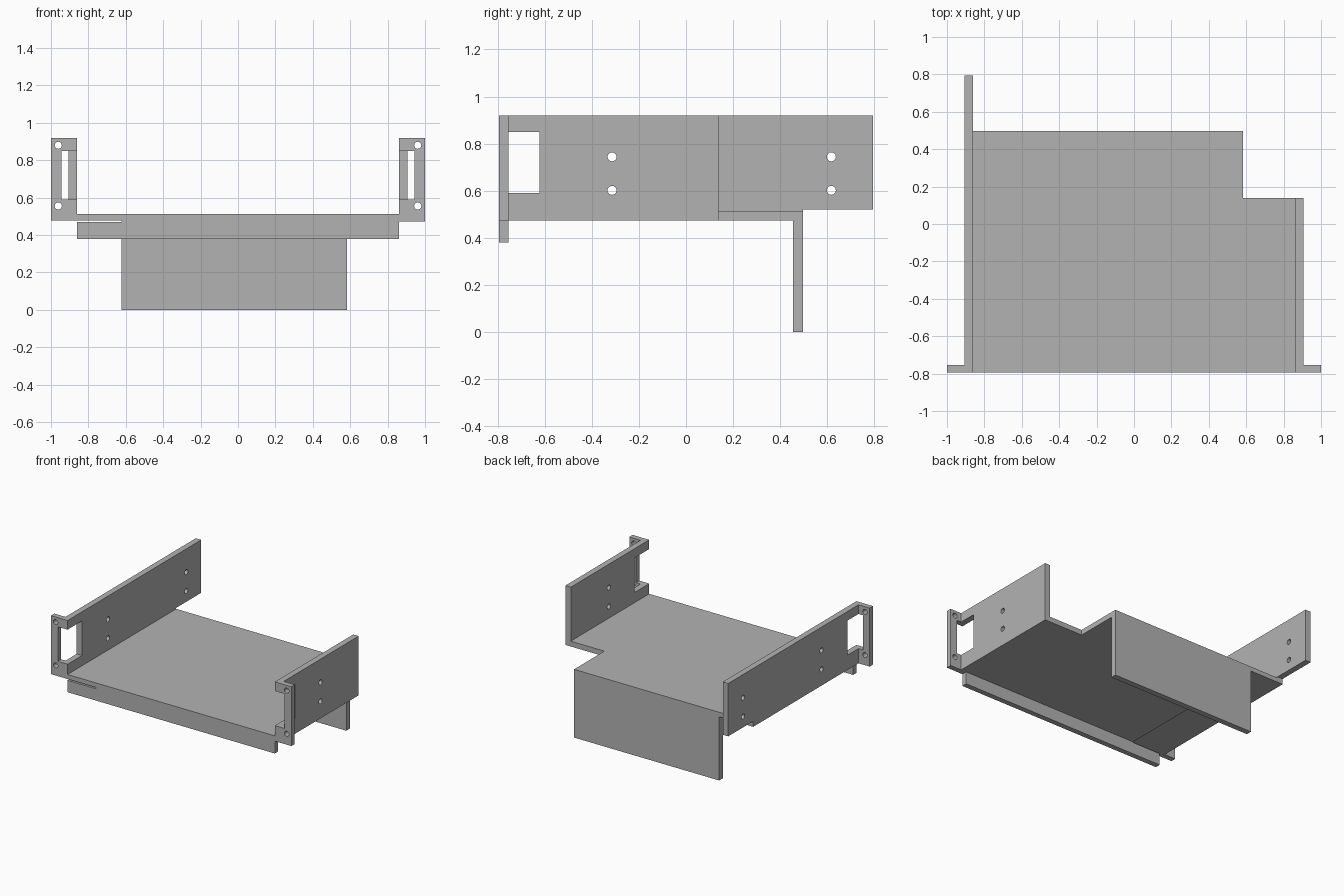
import bpy
import bmesh
from mathutils import Matrix, Vector

default_cube = bpy.data.objects.get("Cube")
if default_cube:
    bpy.data.objects.remove(default_cube, do_unlink=True)

grey = bpy.data.materials.new("sheet_metal_grey")
grey.use_nodes = True
colour = (0.45, 0.45, 0.45, 1)
grey.diffuse_color = colour
grey.node_tree.nodes["Principled BSDF"].inputs["Base Color"].default_value = colour

# Shared levels and plate positions
FRONT, FRONT_IN = -0.794, -0.754
BACK_IN, BACK = 0.454, 0.497
BOTTOM, RAISED, FLOOR, TOP = 0.473, 0.479, 0.513, 0.919
WALL_IN, WALL_OUT = 0.862, 0.907
STEP_X, NOTCH_X, NOTCH_Y = -0.624, 0.583, 0.138


def new_object(name, bm):
    mesh = bpy.data.meshes.new(name)
    bmesh.ops.recalc_face_normals(bm, faces=bm.faces)
    bm.to_mesh(mesh)
    bm.free()
    mesh.materials.append(grey)
    obj = bpy.data.objects.new(name, mesh)
    bpy.context.collection.objects.link(obj)
    return obj


def extrude(name, outline, axis, start, end):
    """Extrude a 2D outline along x (outline in y, z) or y (outline in x, z)."""
    place = {"x": lambda a, b: (start, a, b), "y": lambda a, b: (a, start, b)}[axis]
    move = Vector((end - start, 0, 0) if axis == "x" else (0, end - start, 0))
    bm = bmesh.new()
    face = bm.faces.new([bm.verts.new(place(a, b)) for a, b in outline])
    grown = bmesh.ops.extrude_face_region(bm, geom=[face])["geom"]
    bmesh.ops.translate(bm, vec=move, verts=[v for v in grown if isinstance(v, bmesh.types.BMVert)])
    return new_object(name, bm)


def box(name, x0, x1, y0, y1, z0, z1):
    return extrude(name, [(x0, z0), (x1, z0), (x1, z1), (x0, z1)], "y", y0, y1)


def drill(axis, centre):
    bm = bmesh.new()
    turn = Matrix.Rotation(1.570796, 4, "Y" if axis == "x" else "X")
    bmesh.ops.create_cone(bm, cap_ends=True, segments=24, radius1=0.019, radius2=0.019,
                          depth=0.2, matrix=Matrix.Translation(centre) @ turn)
    return new_object("drill", bm)


def combine(obj, tool, operation):
    """Apply a boolean and remove the tool object."""
    mod = obj.modifiers.new("cut", "BOOLEAN")
    mod.operation, mod.solver, mod.object = operation, "EXACT", tool
    bpy.context.view_layer.update()
    graph = bpy.context.evaluated_depsgraph_get()
    result = bpy.data.meshes.new_from_object(obj.evaluated_get(graph))
    obj.modifiers.clear()
    obj.data = result
    bpy.data.objects.remove(tool, do_unlink=True)
    result.materials.clear()
    result.materials.append(grey)


# Floor plate with a raised strip on one side and a corner notch at the back
tray = extrude("floor_tray", [(-WALL_IN, RAISED), (STEP_X, RAISED), (STEP_X, BOTTOM),
                              (WALL_IN, BOTTOM), (WALL_IN, FLOOR), (-WALL_IN, FLOOR)],
               "y", FRONT, BACK)
combine(tray, box("notch", NOTCH_X, 1, NOTCH_Y, 1, 0, 1), "DIFFERENCE")

# Front lip, separated from the raised strip by a thin slit
lip = extrude("front_lip", [(-WALL_IN, 0.38), (WALL_IN, 0.38), (WALL_IN, BOTTOM),
                            (STEP_X, BOTTOM), (STEP_X, 0.469), (-WALL_IN, 0.469)],
              "y", FRONT, FRONT_IN)

# Deep panel hanging from the back edge
box("rear_panel", STEP_X, NOTCH_X, BACK_IN, BACK, 0, BOTTOM)

# Side walls with front mounting ears
long_outline = [(FRONT, RAISED), (BACK, RAISED), (BACK, 0.521), (-FRONT, 0.521),
                (-FRONT, TOP), (FRONT, TOP)]
short_outline = [(FRONT, BOTTOM), (NOTCH_Y, BOTTOM), (NOTCH_Y, TOP), (FRONT, TOP)]
for name, side, outline, low, hole_rows in (
        ("right_side_wall", -1, long_outline, RAISED, (-0.314, 0.617)),
        ("left_side_wall", 1, short_outline, BOTTOM, (-0.314,))):
    wall = extrude(name, outline, "x", side * WALL_IN, side * WALL_OUT)
    ear = box("ear", *sorted((side * WALL_IN, side)), FRONT, FRONT_IN, low, TOP)
    combine(wall, ear, "UNION")

    # Window wrapping round the corner of wall and ear
    window = box("window", *sorted((side * 0.8, side * 0.943)), -0.9, -0.621, 0.59, 0.85)
    combine(wall, window, "DIFFERENCE")

    # Screw holes in the ear and the wall
    for z in (0.555, 0.88):
        combine(wall, drill("y", (side * 0.961, FRONT, z)), "DIFFERENCE")
    for y in hole_rows:
        for z in (0.602, 0.744):
            combine(wall, drill("x", (side * 0.885, y, z)), "DIFFERENCE")
